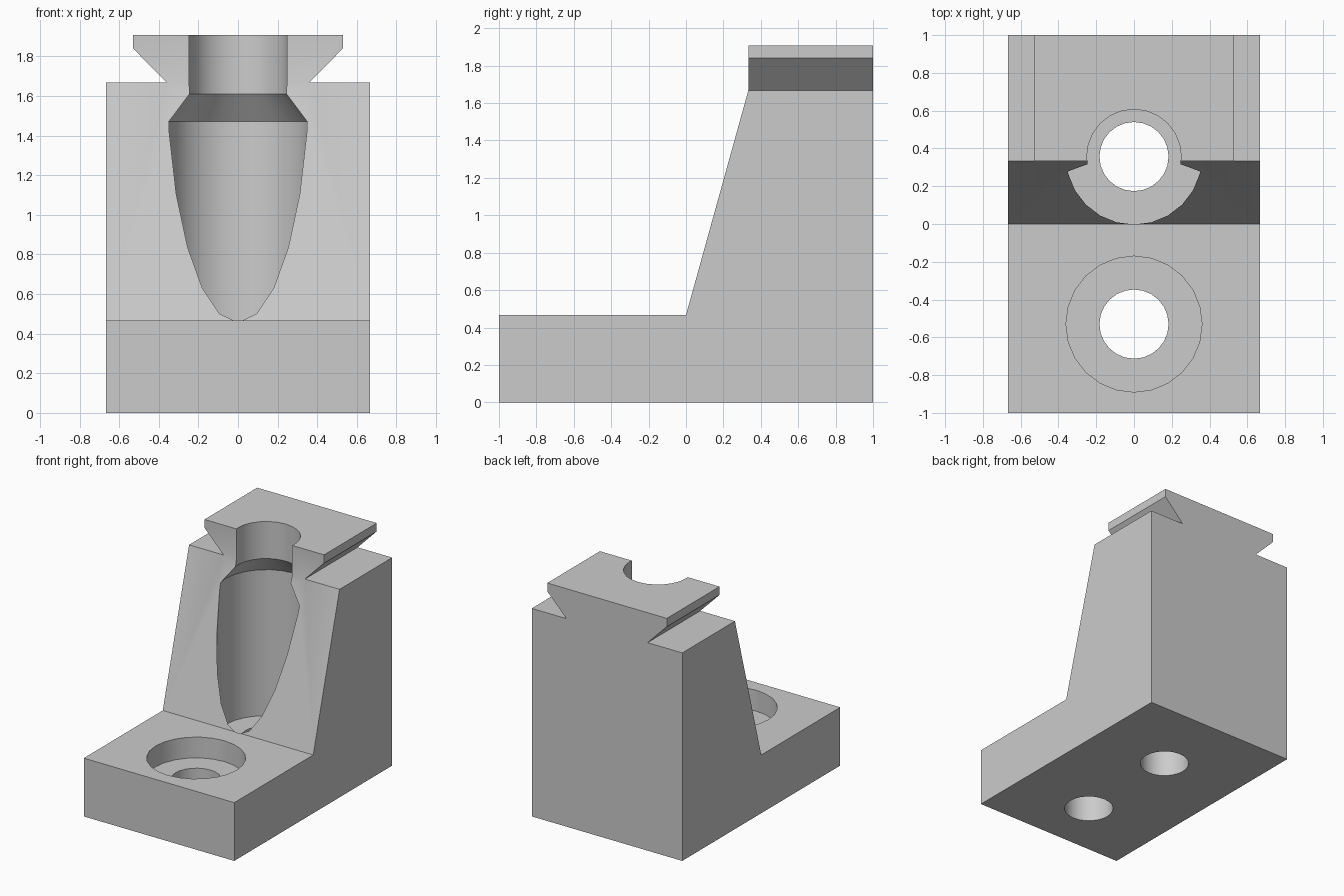
import bpy, bmesh
from math import radians
from mathutils import Matrix, Vector

default_cube = bpy.data.objects.get("Cube")
if default_cube:
    bpy.data.objects.remove(default_cube, do_unlink=True)

grey = bpy.data.materials.new("plain grey")
grey.use_nodes = True
colour = (0.6, 0.6, 0.6, 1)
grey.diffuse_color = colour
grey.node_tree.nodes["Principled BSDF"].inputs["Base Color"].default_value = colour


def make_object(name, bm):
    bmesh.ops.recalc_face_normals(bm, faces=bm.faces)
    mesh = bpy.data.meshes.new(name)
    bm.to_mesh(mesh)
    bm.free()
    mesh.materials.append(grey)
    obj = bpy.data.objects.new(name, mesh)
    bpy.context.collection.objects.link(obj)
    return obj


def prism(name, points, direction):
    """Extrude a closed outline along a direction."""
    bm = bmesh.new()
    face = bm.faces.new([bm.verts.new(p) for p in points])
    ext = bmesh.ops.extrude_face_region(bm, geom=[face], use_keep_orig=True)
    moved = [g for g in ext["geom"] if isinstance(g, bmesh.types.BMVert)]
    bmesh.ops.translate(bm, verts=moved, vec=Vector(direction))
    return make_object(name, bm)


def turned(name, profile, y, steps=24):
    """Closed solid of revolution from (radius, z) pairs about a vertical axis."""
    bm = bmesh.new()
    rings = []
    for r, z in profile:
        ring = bmesh.ops.create_circle(bm, segments=steps, radius=r,
                                       matrix=Matrix.Translation((0, y, z)))
        rings.append(ring["verts"])
    for low, high in zip(rings, rings[1:]):
        for i in range(steps):
            j = (i + 1) % steps
            bm.faces.new((low[i], low[j], high[j], high[i]))
    bm.faces.new(rings[0])
    bm.faces.new(rings[-1])
    return make_object(name, bm)


def combine(target, other, operation):
    mod = target.modifiers.new(operation.lower(), 'BOOLEAN')
    mod.operation, mod.object, mod.solver = operation, other, 'EXACT'
    bpy.context.view_layer.objects.active = target
    bpy.ops.object.modifier_apply(modifier=mod.name)
    bpy.data.objects.remove(other, do_unlink=True)


# Block with dovetail rail, as a front outline run from front to back
half = [(0.667, 0), (0.667, 1.667), (0.36, 1.667), (0.53, 1.84), (0.53, 1.907)]
outline = half + [(-x, z) for x, z in reversed(half)]
block = prism("mounting_block", [(x, -1, z) for x, z in outline], (0, 2, 0))

# Step and sloping face, cut away from the front
step = [(-1.2, 0.467), (0, 0.467), (0.333, 1.667), (0.333, 2.2), (-1.2, 2.2)]
combine(block, prism("step_cutter", [(-1, y, z) for y, z in step], (2, 0, 0)), 'DIFFERENCE')

# Counterbored screw holes; the rear one narrows to a neck through the rail
bore = [(0.183, -0.1), (0.183, 0.3), (0.36, 0.3)]
front_bore = bore + [(0.36, 0.6)]
rear_bore = bore + [(0.36, 1.47), (0.25, 1.61), (0.25, 2.1)]
combine(block, turned("front_bore_cutter", front_bore, -0.53), 'DIFFERENCE')
combine(block, turned("rear_bore_cutter", rear_bore, 0.357), 'DIFFERENCE')

# Smooth bores, sharp edges
bpy.ops.object.select_all(action='DESELECT')
block.select_set(True)
bpy.context.view_layer.objects.active = block
bpy.ops.object.shade_smooth_by_angle(angle=radians(30))
